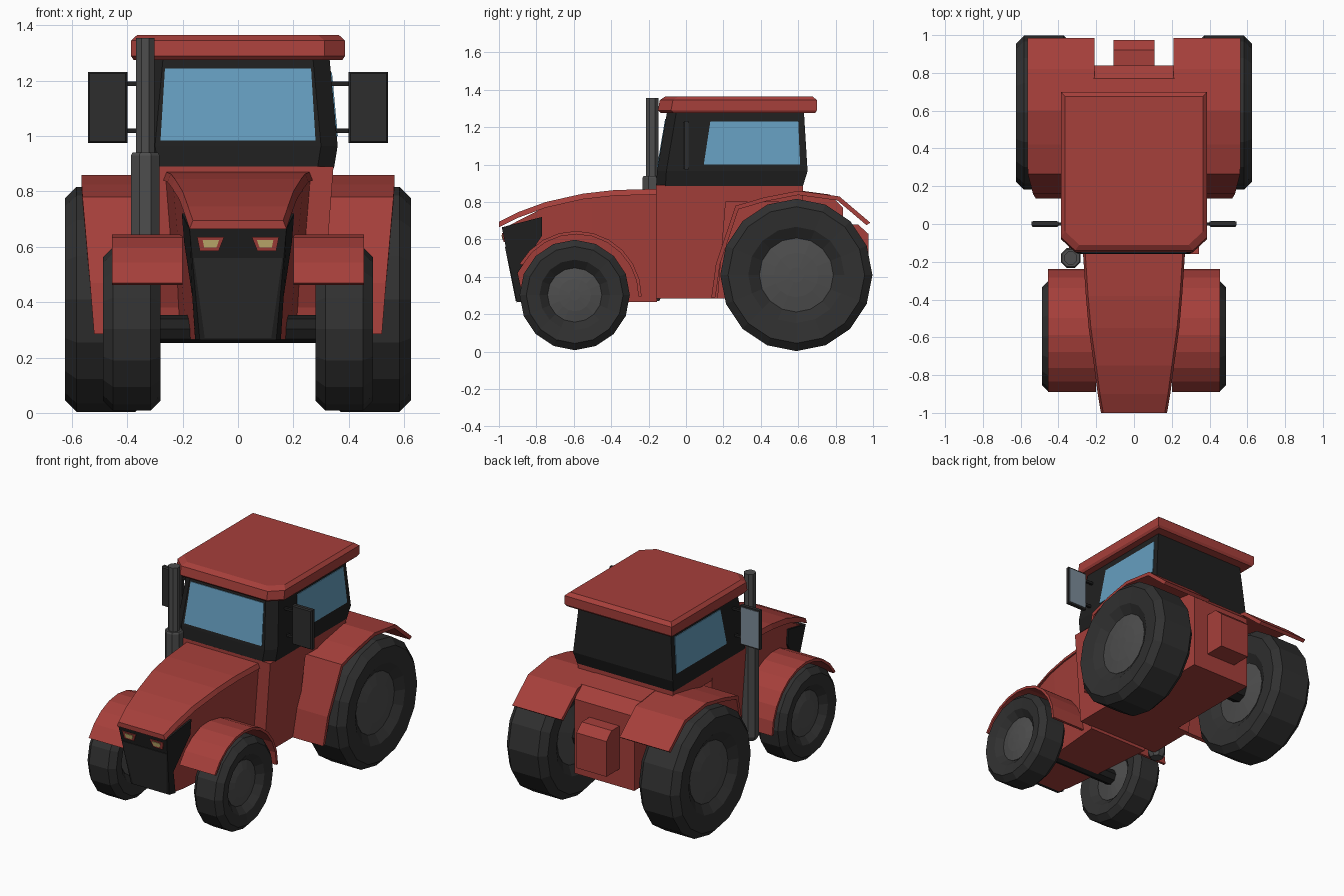
import bpy, bmesh
from math import sin, cos, pi, radians

if "Cube" in bpy.data.objects:
    bpy.data.objects.remove(bpy.data.objects["Cube"])


def material(name, rgb):
    m = bpy.data.materials.new(name)
    m.diffuse_color = (*rgb, 1)
    m.use_nodes = True
    m.node_tree.nodes["Principled BSDF"].inputs["Base Color"].default_value = m.diffuse_color
    return m


RED = material("red_paint", (.38, .05, .043))
BLACK = material("black_trim", (.014, .014, .014))
PANEL = material("dark_panel", (.026, .026, .026))
RUBBER = material("rubber", (.03, .03, .03))
METAL = material("dark_metal", (.075, .075, .075))
GLASS = material("glass", (.13, .34, .52))
MIRROR = material("mirror_glass", (.2, .26, .32))
LAMP = material("lamp", (.58, .46, .17))


def loft(name, rings, mat, side=1, smooth=False):
    """Bridge rings of points into a closed solid; side=-1 mirrors in x."""
    bm = bmesh.new()
    vs = [[bm.verts.new((x * side, y, z)) for x, y, z in r] for r in rings]
    n = len(vs[0])
    for a, b in zip(vs, vs[1:]):
        for i in range(n):
            j = (i + 1) % n
            bm.faces.new((a[i], a[j], b[j], b[i]))
    bm.faces.new(vs[0])
    bm.faces.new(vs[-1])
    bmesh.ops.recalc_face_normals(bm, faces=bm.faces[:])
    me = bpy.data.meshes.new(name)
    bm.to_mesh(me)
    bm.free()
    me.materials.append(mat)
    ob = bpy.data.objects.new(name, me)
    bpy.context.collection.objects.link(ob)
    if smooth:
        me.shade_smooth()
    return ob


def slab(name, pts, mat):
    """Side profile of (y, z, half width), symmetric in x."""
    loft(name, [[(s * w, y, z) for y, z, w in pts] for s in (-1, 1)], mat)


def box(name, x, y, z, mat, side=1):
    loft(name, [[(x[0], y[0], h), (x[1], y[0], h), (x[1], y[1], h), (x[0], y[1], h)]
                for h in z], mat, side)


def turned_x(name, cy, cz, profile, n, mat, side=1, smooth=False):
    """Revolve (x, radius) points around an axis along x."""
    loft(name, [[(x, cy + r * sin(2 * pi * i / n), cz + r * cos(2 * pi * i / n))
                 for i in range(n)] for x, r in profile], mat, side, smooth)


def upright(name, cx, cy, profile, n, mat):
    """Revolve (z, radius) points around a vertical axis."""
    loft(name, [[(cx + r * cos(2 * pi * (i + .5) / n), cy + r * sin(2 * pi * (i + .5) / n), z)
                 for i in range(n)] for z, r in profile], mat)


def cab_ring(z, hx, yf, yb, cx, cy):
    """Rectangle with the two front corners cut."""
    return [(-hx, yb, z), (-hx, yf + cy, z), (cx - hx, yf, z),
            (hx - cx, yf, z), (hx, yf + cy, z), (hx, yb, z)]


# Chassis: wide middle, cab floor, narrow rear between the wheels
slab("middle_body", [(-.16, .285, .30), (-.16, .89, .345), (.22, .89, .345), (.17, .285, .30)], RED)
slab("cab_floor", [(-.155, .80, .338), (-.155, .89, .345), (.625, .89, .345), (.625, .80, .338)], RED)
slab("rear_body", [(.10, .285, .215), (.10, .86, .215), (.62, .86, .215), (.77, .84, .215),
                   (.84, .77, .215), (.84, .285, .215)], RED)
slab("rear_hitch_block", [(.82, .40, .108), (.82, .68, .108), (.92, .68, .108),
                          (.975, .63, .108), (.975, .40, .108)], RED)

# Hood sides: (top y, z, half width, bottom y, half width)
sections = [(-.975, .66, .165, -.90, .13), (-.77, .765, .195, -.80, .155),
            (-.50, .83, .235, -.50, .185), (-.155, .855, .262, -.155, .215)]
loft("hood_sides", [[(-wt, yt, zt), (wt, yt, zt), (wb, yb, .265), (-wb, yb, .265)]
                    for yt, zt, wt, yb, wb in sections], RED)

# Hood top cover: (y, half width, z)
cover = [(-1, .175, .695), (-.90, .192, .745), (-.75, .212, .80), (-.55, .24, .845),
         (-.38, .255, .864), (-.155, .27, .87)]
loft("hood_cover", [[(-w, y, z - .03), (w, y, z - .03), (w - .012, y, z), (.012 - w, y, z)]
                    for y, w, z in cover], RED)

# Black nose, grille and headlights
slab("nose_surround", [(-.985, .665, .175), (-.77, .72, .203), (-.77, .62, .195),
                       (-.90, .42, .165), (-.865, .266, .155), (-.905, .264, .138)], BLACK)


def nose_plate(name, corners, out, mat, side=1):
    """Thin plate lying on the sloping nose from (x, z) corners."""
    loft(name, [[(x, -.985 + .2 * (.665 - z) - d, z) for x, z in corners]
                for d in (-.01, out)], mat, side)


nose_plate("grille", [(-.16, .56), (.16, .56), (.12, .27), (-.12, .27)], .004, PANEL)
for s in (1, -1):
    nose_plate("headlight_frame", [(.05, .635), (.148, .635), (.138, .585), (.07, .585)], .006, RED, s)
    nose_plate("headlight", [(.068, .625), (.128, .625), (.122, .597), (.078, .597)], .010, LAMP, s)

# Cab, roof and windows
loft("cab", [cab_ring(.885, .347, -.16, .625, .06, .05), cab_ring(.965, .36, -.155, .65, .06, .05),
             cab_ring(1.29, .33, -.10, .63, .06, .05)], BLACK)
loft("roof", [cab_ring(1.275, .377, -.135, .69, .075, .07), cab_ring(1.29, .387, -.15, .70, .075, .07),
              cab_ring(1.345, .387, -.14, .70, .075, .07), cab_ring(1.365, .365, -.11, .675, .075, .07)], RED)
loft("windshield", [[(x, -.155 + .169 * (z - .965) + d, z) for x, z in
                     ((-.28, .985), (.28, .985), (.264, 1.245), (-.264, 1.245))]
                    for d in (-.004, .01)], GLASS)
for s in (1, -1):
    loft("side_window", [[(.36 - .092 * (z - .965) + d, y, z) for y, z in
                          ((.095, 1.0), (.61, 1.0), (.60, 1.23), (.13, 1.23))]
                         for d in (.004, -.01)], GLASS, s)

# Exhaust stack
upright("exhaust_muffler", -.335, -.18, [(.27, .04), (.30, .056), (.93, .056), (.94, .05)], 8, METAL)
upright("exhaust_pipe", -.335, -.18, [(.93, .037), (1.355, .037)], 8, METAL)

# Side mirrors
for s in (1, -1):
    loft("mirror_housing", [[(.40 + k, y, .975 + k), (.542 - k, y, .975 + k),
                             (.542 - k, y, 1.232 - k), (.40 + k, y, 1.232 - k)]
                            for y, k in ((-.016, .006), (-.008, 0), (.014, 0))], PANEL, s)
    box("mirror_glass", (.408, .534), (.01, .017), (.985, 1.222), MIRROR, s)
    for z in (1.02, 1.19):
        box("mirror_arm", (.32, .41), (-.008, .008), (z - .008, z + .008), BLACK, s)


# Wheels: faceted tyre and dished hub
def wheel(name, s, cy, cz, r, hub, x0, x1, c):
    tyre = [(x0 + .05, hub), (x0 + .012, hub * 1.3), (x0, r - c), (x0 + c, r),
            (x1 - c, r), (x1, r - c), (x1 - .012, hub * 1.3), (x1 - .05, hub)]
    turned_x(name + "_tyre", cy, cz, tyre, 16, RUBBER, s)
    cap = [(x0 + .03, hub * .4), (x0 + .048, hub), (x1 - .048, hub), (x1 - .035, hub * .6),
           (x1 - .03, hub * .2)]
    turned_x(name + "_hub", cy, cz, cap, 16, METAL, s)


for s in (1, -1):
    wheel("rear_wheel", s, .59, .41, .407, .198, .33, .625, .042)
    wheel("front_wheel", s, -.595, .303, .295, .145, .28, .488, .036)
turned_x("rear_axle", .59, .41, [(-.4, .07), (.4, .07)], 8, BLACK)
turned_x("front_axle", -.595, .303, [(-.34, .05), (.34, .05)], 8, BLACK)

# Fenders
path = [(.135, .285, .52), (.16, .47, .535), (.265, .78, .562), (.42, .825, .565),
        (.60, .86, .565), (.82, .83, .565), (.985, .69, .565)]
for s in (1, -1):
    rings = []
    for y, z, x1 in path:
        iy, iz = y + (.59 - y) * .05, z + (.41 - z) * .05
        rings.append([(.21, y, z), (x1, y, z), (x1, iy, iz), (.21, iy, iz)])
    loft("rear_fender", rings, RED, s)
    rings = []
    for i in range(11):
        a = radians(15 * i)
        rings.append([(x, -.587 + r * cos(a), .295 + r * sin(a)) for x, r in
                      ((.20, .35), (.455, .35), (.455, .333), (.20, .333))])
    loft("front_fender", rings, RED, s)
